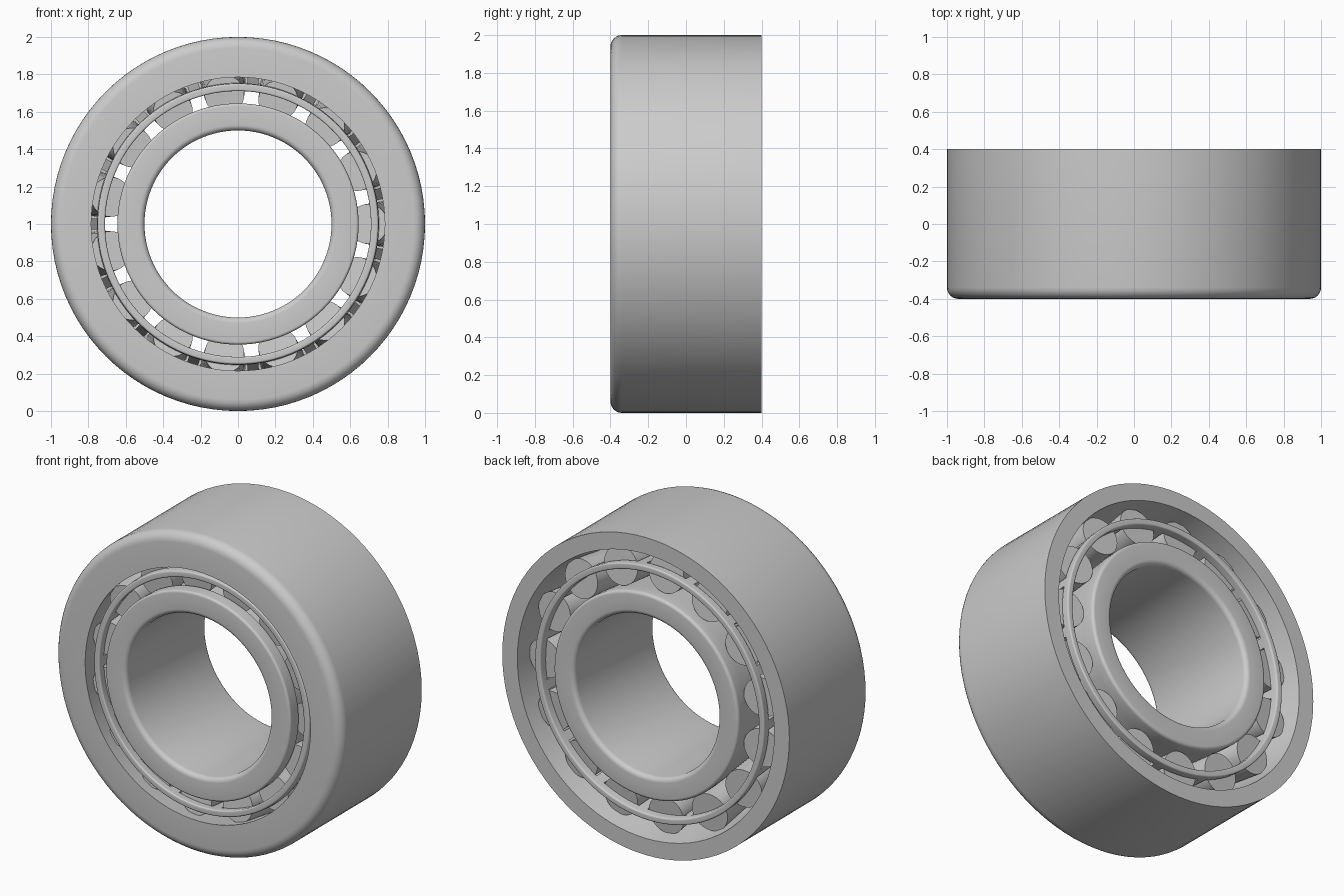
import bpy, bmesh, math
from mathutils import Vector, Matrix

if "Cube" in bpy.data.objects:
    bpy.data.objects.remove(bpy.data.objects["Cube"])

COUNT = 15
CENTRE = Vector((0, 0, 1))


def finish(name, bm):
    bmesh.ops.recalc_face_normals(bm, faces=bm.faces)
    me = bpy.data.meshes.new(name)
    bm.to_mesh(me)
    bm.free()
    ob = bpy.data.objects.new(name, me)
    ob.location = CENTRE
    bpy.context.collection.objects.link(ob)
    bpy.ops.object.select_all(action='DESELECT')
    ob.select_set(True)
    bpy.context.view_layer.objects.active = ob
    bpy.ops.object.shade_smooth_by_angle(angle=math.radians(35))
    return ob


def rounded(points, n=6):
    """Profile of (radius, y, fillet) corners -> list of (radius, y)."""
    out = []
    for i, (r, y, f) in enumerate(points):
        p = Vector((r, y))
        if f == 0:
            out.append(p)
            continue
        a = (Vector(points[i - 1][:2]) - p).normalized() * f
        b = (Vector(points[(i + 1) % len(points)][:2]) - p).normalized() * f
        for k in range(n + 1):
            t = k / n * math.pi / 2
            out.append(p + a * (1 - math.sin(t)) + b * (1 - math.cos(t)))
    return out


def lathe(bm, points, seg=96):
    """Revolve a closed profile about the y axis."""
    prof = rounded(points)
    rings = []
    for s in range(seg):
        t = 2 * math.pi * s / seg
        rings.append([bm.verts.new((p[0] * math.sin(t), p[1], p[0] * math.cos(t))) for p in prof])
    for s in range(seg):
        a, b = rings[s], rings[(s + 1) % seg]
        for i in range(len(prof)):
            j = (i + 1) % len(prof)
            bm.faces.new((a[i], a[j], b[j], b[i]))


# outer ring with tapered raceway
bm = bmesh.new()
lathe(bm, [(0.785, -0.4, 0), (1.0, -0.4, 0.06), (1.0, 0.4, 0), (0.895, 0.4, 0)])
finish("outer_ring", bm)

# inner ring with a tapered raceway between two low flanges
bm = bmesh.new()
lathe(bm, [(0.5, -0.4, 0.03), (0.645, -0.4, 0.015), (0.645, -0.32, 0), (0.59, -0.32, 0),
           (0.643, 0.32, 0), (0.645, 0.4, 0.02), (0.5, 0.4, 0.03)])
finish("inner_ring", bm)

# tapered rollers
bm = bmesh.new()
front, back = Vector((0, -0.31, 0.695)), Vector((0, 0.31, 0.765))
axis = back - front
tilt = Vector((0, 0, 1)).rotation_difference(axis).to_matrix().to_4x4()
for i in range(COUNT):
    turn = Matrix.Rotation(math.radians(-6 + 24 * i), 4, 'Y')
    bmesh.ops.create_cone(bm, cap_ends=True, segments=32, radius1=0.106, radius2=0.12,
                          depth=axis.length,
                          matrix=turn @ Matrix.Translation((front + back) / 2) @ tilt)
finish("rollers", bm)

# cage: two end rings joined by bars between the rollers
bm = bmesh.new()
lathe(bm, [(0.71, -0.365, 0.01), (0.75, -0.365, 0.01), (0.754, -0.315, 0), (0.714, -0.315, 0)])
lathe(bm, [(0.757, 0.315, 0), (0.797, 0.315, 0), (0.80, 0.365, 0.01), (0.76, 0.365, 0.01)])
slope = math.atan2(0.045, 0.64)
for i in range(COUNT):
    turn = Matrix.Rotation(math.radians(6 + 24 * i), 4, 'Y')
    bmesh.ops.create_cube(bm, size=1, matrix=turn @ Matrix.Translation((0, 0, 0.755))
                          @ Matrix.Rotation(slope, 4, 'X') @ Matrix.Diagonal((0.06, 0.66, 0.036, 1)))
finish("cage", bm)
